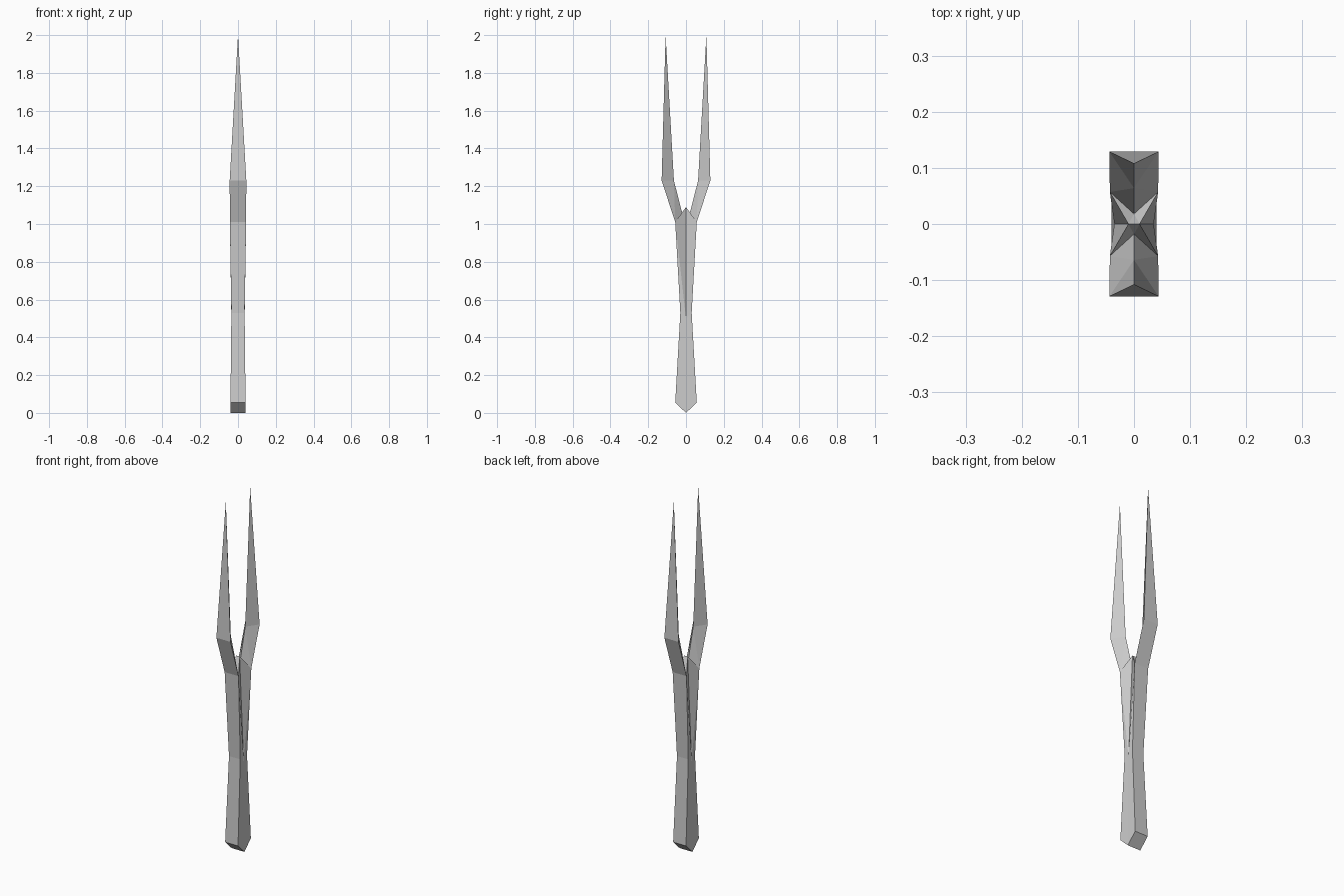
import bpy
import bmesh
from mathutils import Matrix, Vector

if "Cube" in bpy.data.objects:
    bpy.data.objects.remove(bpy.data.objects["Cube"], do_unlink=True)

GREY = (0.6, 0.6, 0.6, 1.0)
metal = bpy.data.materials.new("grey metal")
metal.use_nodes = True
metal.diffuse_color = GREY
metal.node_tree.nodes["Principled BSDF"].inputs["Base Color"].default_value = GREY


def mirrored_part(name, faces):
    """Build one quarter from faces of points, then mirror it in x and y."""
    bm = bmesh.new()
    for points in faces:
        bm.faces.new([bm.verts.new(p) for p in points])
    bmesh.ops.remove_doubles(bm, verts=bm.verts[:], dist=0.0001)
    for axis in "XY":
        bmesh.ops.mirror(bm, geom=bm.verts[:] + bm.edges[:] + bm.faces[:],
                         matrix=Matrix(), axis=axis, merge_dist=0.0001)
    bmesh.ops.remove_doubles(bm, verts=bm.verts[:], dist=0.0001)
    bmesh.ops.recalc_face_normals(bm, faces=bm.faces[:])
    # Join the flat halves along the seams
    bmesh.ops.dissolve_limit(bm, angle_limit=0.01, verts=bm.verts[:], edges=bm.edges[:])
    mesh = bpy.data.meshes.new(name)
    bm.to_mesh(mesh)
    bm.free()
    mesh.materials.append(metal)
    obj = bpy.data.objects.new(name, mesh)
    bpy.context.collection.objects.link(obj)
    return obj


def on_seam(p):
    return Vector((0, p.y, p.z))


# Corners of the handle, shared with the foot of each prong
foot = Vector((0.040, 0, 0))
low = Vector((0.040, 0.057, 0.055))
waist = Vector((0.035, 0.030, 0.53))
shoulder = Vector((0.043, 0.057, 1.01))
groove = Vector((0.035, 0, 0.50))
peak = Vector((0.010, 0, 1.09))
crotch = Vector((0, 0.018, 1.05))

# Handle: pinched waist, wedge foot, grooved sides rising to a small ridge
outline = [foot, low, waist, shoulder]
handle = [[a, b, on_seam(b), on_seam(a)] for a, b in zip(outline, outline[1:])]
handle += [
    [foot, low, waist, groove],
    [groove, waist, shoulder],
    [groove, shoulder, peak],
    [peak, shoulder, crotch],
    [peak, crotch, on_seam(peak)],
    [shoulder, crotch, on_seam(shoulder)],
]
mirrored_part("handle", handle)

# Prongs: three-sided, flat outside and ridged inside, ending in a point
bend_outer = Vector((0.044, 0.129, 1.23))
bend_inner = Vector((0, 0.064, 1.23))
tip = Vector((0, 0.108, 2.0))
prongs = [
    [shoulder, crotch, on_seam(shoulder)],
    [shoulder, bend_outer, on_seam(bend_outer), on_seam(shoulder)],
    [shoulder, crotch, bend_inner],
    [shoulder, bend_inner, bend_outer],
    [bend_outer, tip, on_seam(bend_outer)],
    [bend_outer, bend_inner, tip],
]
mirrored_part("prongs", prongs)
